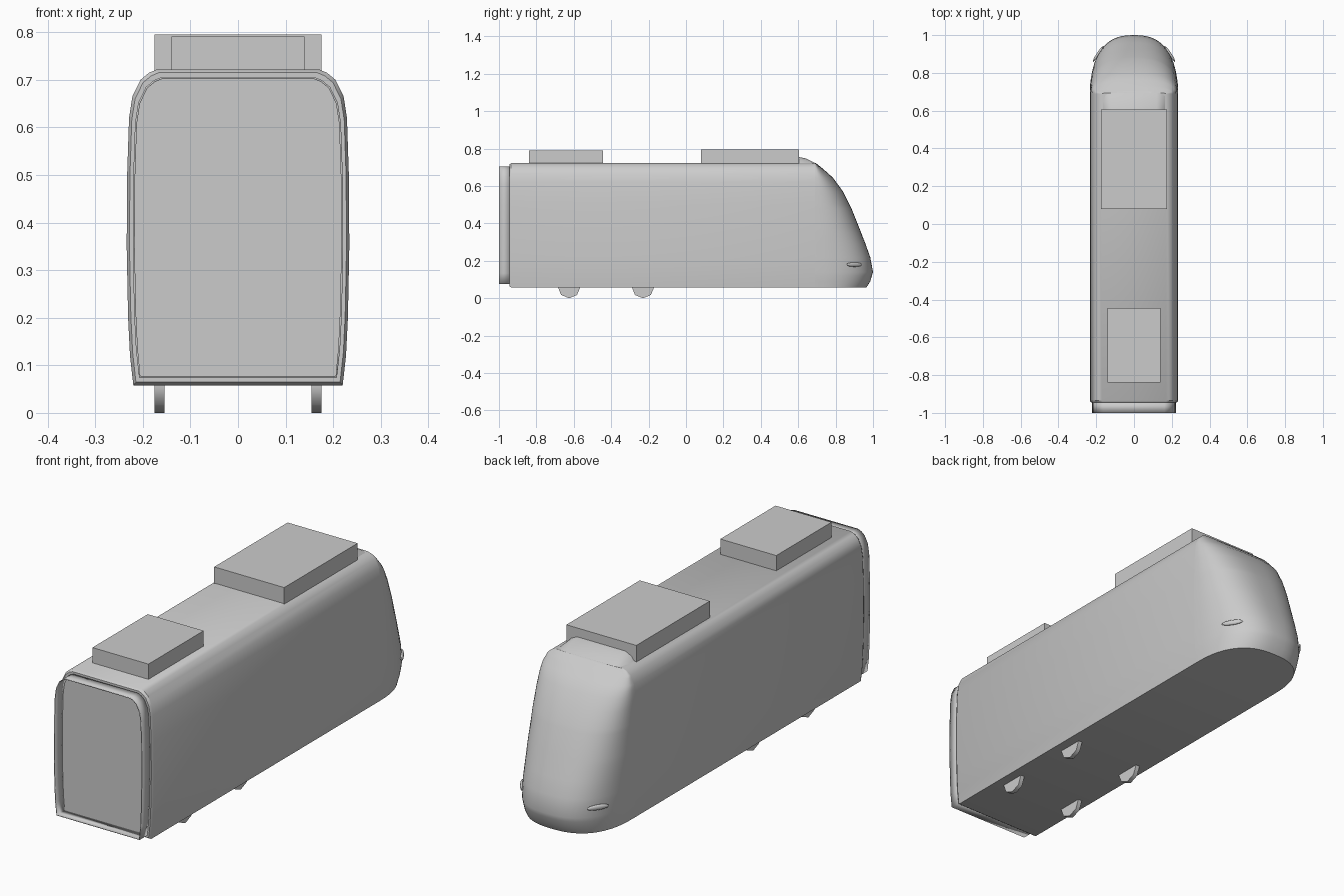
import bpy, bmesh, math
from mathutils import Vector

cube = bpy.data.objects.get("Cube")
if cube:
    bpy.data.objects.remove(cube)

grey = bpy.data.materials.new("plain grey")
grey.use_nodes = True
colour = (0.6, 0.6, 0.6, 1)
grey.diffuse_color = colour
grey.node_tree.nodes["Principled BSDF"].inputs["Base Color"].default_value = colour

# Half outline of the car body (x, z), floor to roof
SIDE = [(0.22, 0.058), (0.227, 0.12), (0.231, 0.2), (0.234, 0.35), (0.233, 0.5),
        (0.229, 0.62), (0.222, 0.665), (0.205, 0.7), (0.187, 0.715), (0.17, 0.722)]
# Nose tip position by height (z, y)
TIP = [(0.058, 0.965), (0.09, 0.985), (0.14, 1.0), (0.22, 0.985), (0.29, 0.96),
       (0.38, 0.925), (0.48, 0.885), (0.57, 0.84), (0.645, 0.785), (0.69, 0.735), (0.722, 0.695)]
OUTLINE = SIDE + [(-x, z) for x, z in reversed(SIDE)]
NOSE_START = 0.69


def lookup(table, v):
    for (a, fa), (b, fb) in zip(table, table[1:]):
        if v <= b:
            return fa + (fb - fa) * (v - a) / (b - a)
    return table[-1][1]


def finish(name, bm, smooth=None):
    bmesh.ops.recalc_face_normals(bm, faces=bm.faces)
    mesh = bpy.data.meshes.new(name)
    bm.to_mesh(mesh)
    bm.free()
    mesh.materials.append(grey)
    ob = bpy.data.objects.new(name, mesh)
    bpy.context.collection.objects.link(ob)
    if smooth:
        bpy.ops.object.select_all(action="DESELECT")
        ob.select_set(True)
        bpy.context.view_layer.objects.active = ob
        bpy.ops.object.shade_smooth_by_angle(angle=math.radians(smooth))
    return ob


def loft(name, rings, closed=True, caps=True, smooth=35):
    bm = bmesh.new()
    rows = [[bm.verts.new(p) for p in ring] for ring in rings]
    for a, b in zip(rows, rows[1:]):
        n = len(a)
        for i in range(n if closed else n - 1):
            j = (i + 1) % n
            bm.faces.new((a[i], a[j], b[j], b[i]))
    if caps:
        bm.faces.new(rows[0])
        bm.faces.new(rows[-1])
    return finish(name, bm, smooth)


def box(name, lo, hi):
    bm = bmesh.new()
    bmesh.ops.create_cube(bm, size=1)
    for v in bm.verts:
        v.co = [(a + b) / 2 + c * (b - a) for a, b, c in zip(lo, hi, v.co)]
    return finish(name, bm)


def section(y, sx=1, sz=1, mid=0.39):
    return [(x * sx, y, mid + (z - mid) * sz) for x, z in OUTLINE]


# Body with a slightly chamfered front end
loft("car_body", [section(-0.945, 0.975, 0.98), section(-0.935), section(NOSE_START)])

# Thin open rim around the recessed front panel
rim = loft("front_rim", [section(-1, 0.945, 0.95, 0.396), section(-0.94, 0.945, 0.95, 0.396)], caps=False)
thick = rim.modifiers.new("thickness", "SOLIDIFY")
thick.thickness = 0.004

# Rounded sloping nose, stacked plan curves
WIDTH = [(z, x) for x, z in SIDE]
heights = sorted({z for z, _ in WIDTH} | {z for z, _ in TIP})
STEPS = 32


def plan(z):
    ring = []
    w, depth = lookup(WIDTH, z), lookup(TIP, z) - NOSE_START
    for i in range(STEPS + 1):
        a = math.pi * i / STEPS
        c, s = math.cos(a), math.sin(a)
        ring.append((math.copysign(abs(c) ** 0.8, c) * w, NOSE_START + depth * s ** 0.8, z))
    return ring


loft("nose", [plan(z) for z in heights], closed=False, smooth=40)

# Roof units and the fairing ahead of the large one
box("large_roof_unit", (-0.175, 0.08, 0.715), (0.175, 0.605, 0.795))
box("small_roof_unit", (-0.14, -0.84, 0.715), (0.14, -0.445, 0.791))
arch = [(-0.17, 0), (-0.15, 0.65), (-0.12, 1), (0.12, 1), (0.15, 0.65), (0.17, 0)]
loft("roof_fairing", [[(x, y, 0.715 + h * k) for x, k in arch]
                      for y, h in ((0.6, 0.041), (0.64, 0.033), (0.695, 0.006))])

for side, label in ((-1, "right"), (1, "left")):
    # Slim lamps on the nose corners
    bm = bmesh.new()
    bmesh.ops.create_uvsphere(bm, u_segments=16, v_segments=8, radius=1)
    along = Vector((-side * 0.55, 0.835, 0))
    out = Vector((side * 0.835, 0.55, 0))
    for v in bm.verts:
        v.co = Vector((side * 0.19, 0.9, 0.18)) + along * v.co.x * 0.05 \
            + out * v.co.y * 0.008 + Vector((0, 0, v.co.z * 0.012))
    finish("lamp_" + label, bm, 40)
    # Eight-sided wheels half sunk in the floor
    for y, place in ((-0.625, "front"), (-0.23, "rear")):
        rings = [[(side * x, y + 0.06 * math.sin(k * math.pi / 4), 0.06 - 0.06 * math.cos(k * math.pi / 4))
                  for k in range(8)] for x in (0.155, 0.175)]
        loft(f"{place}_{label}_wheel", rings, smooth=50)
